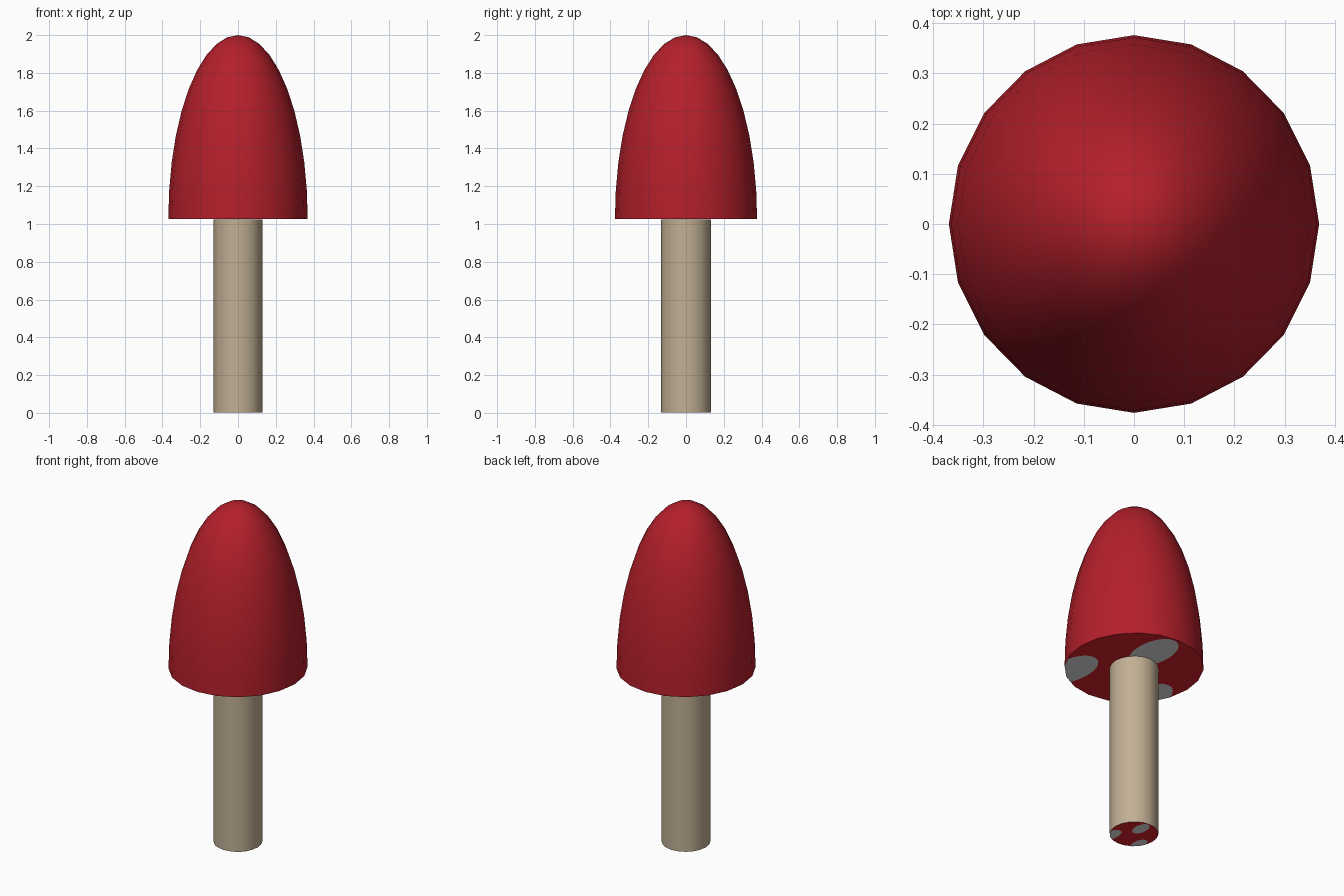
import bpy, bmesh, math

if "Cube" in bpy.data.objects:
    bpy.data.objects.remove(bpy.data.objects["Cube"])

SIDES = 20
YX = 1.02            # cross-sections are slightly deeper than wide
CAP_R, CAP_Z, STEM_R = 0.369, 1.026, 0.129


def material(name, rgb):
    m = bpy.data.materials.new(name)
    m.diffuse_color = (*rgb, 1)
    m.use_nodes = True
    m.node_tree.nodes["Principled BSDF"].inputs["Base Color"].default_value = m.diffuse_color
    return m


red = material("cap red", (0.453, 0.0138, 0.024))
under = material("underside red", (0.72, 0.0145, 0.025))
beige = material("stem beige", (0.535, 0.43, 0.295))
white = material("spot white", (0.80, 0.80, 0.80))


def finish(name, bm, mats):
    me = bpy.data.meshes.new(name)
    bm.to_mesh(me)
    bm.free()
    for m in mats:
        me.materials.append(m)
    ob = bpy.data.objects.new(name, me)
    bpy.context.collection.objects.link(ob)
    return ob


def lathe(name, profile, mats, tip=None):
    """Rings of (radius, z) from the bottom up; flat base, pointed or flat top."""
    bm = bmesh.new()
    rings = [[bm.verts.new((r * math.cos(a), r * YX * math.sin(a), z))
              for a in (2 * math.pi * i / SIDES for i in range(SIDES))]
             for r, z in profile]
    base = bm.faces.new(rings[0][::-1])
    base.material_index = len(mats) - 1
    for lo, hi in zip(rings, rings[1:]):
        for i in range(SIDES):
            j = (i + 1) % SIDES
            bm.faces.new((lo[i], lo[j], hi[j], hi[i])).smooth = True
    if tip is None:
        bm.faces.new(rings[-1])
    else:
        top = bm.verts.new((0, 0, tip))
        for i in range(SIDES):
            bm.faces.new((rings[-1][i], rings[-1][(i + 1) % SIDES], top)).smooth = True
    for e in base.edges:
        e.smooth = False
    return finish(name, bm, mats)


# Cap: half ellipsoid
H = 2 - CAP_Z
lathe("cap", [(CAP_R * math.cos(t), CAP_Z + H * math.sin(t))
              for t in (math.radians(9 * k) for k in range(10))], [red, under], tip=2)

# Stem: plain cylinder with a red underside
lathe("stem", [(STEM_R, 0.001), (STEM_R, CAP_Z - 0.003)], [beige, under])


# Oval spots under the cap, repeated smaller under the stem
def spots(name, radius, z):
    bm = bmesh.new()
    step = 2 * math.pi / SIDES
    for cx, cy in ((0.65, -0.58), (0.07, 0.515), (-0.70, -0.51)):
        loop = []
        for k in range(32):
            a = -2 * math.pi * k / 32
            x, y = cx + 0.27 * math.cos(a), cy + 0.45 * math.sin(a)
            # keep the outline inside the rim polygon
            th = math.atan2(y, x) % step
            limit = math.cos(step / 2) / math.cos(th - step / 2)
            s = min(1, limit / math.hypot(x, y)) * radius
            loop.append(bm.verts.new((x * s, y * s * YX, z)))
        bm.faces.new(loop)
    finish(name, bm, [white])


spots("cap_underside_spots", CAP_R, CAP_Z - 0.001)
spots("stem_underside_spots", STEM_R, 0)
